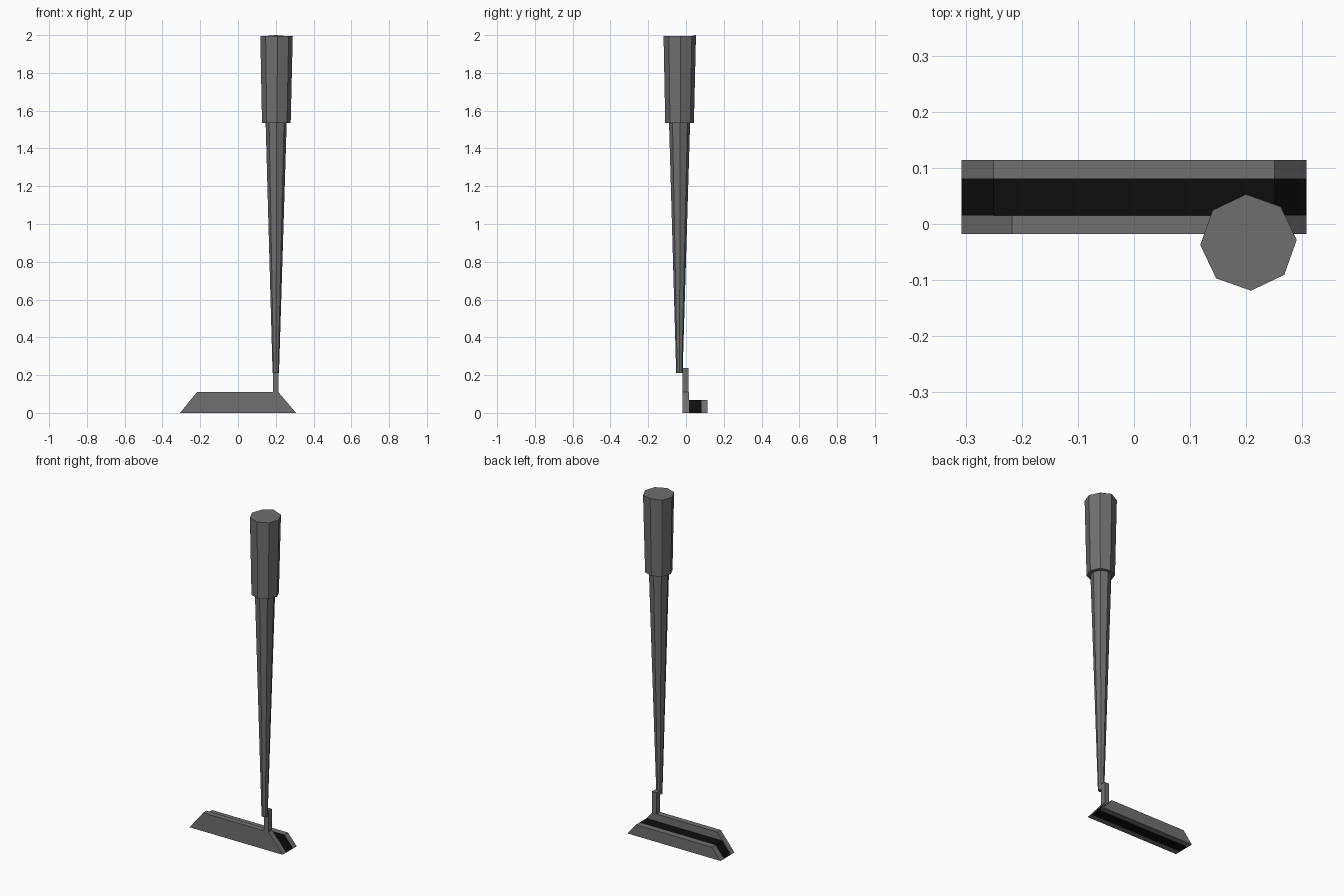
import bpy, bmesh
from math import cos, sin, radians

cube = bpy.data.objects.get("Cube")
if cube:
    bpy.data.objects.remove(cube, do_unlink=True)


def material(name, value):
    mat = bpy.data.materials.new(name)
    mat.use_nodes = True
    colour = (value, value, value, 1)
    mat.diffuse_color = colour
    mat.node_tree.nodes["Principled BSDF"].inputs["Base Color"].default_value = colour
    return mat


steel = material("steel grey", 0.16)
black = material("black", 0.004)


def loft(name, rings, mat):
    """Join two matching rings of points into a closed solid."""
    bm = bmesh.new()
    a, b = [[bm.verts.new(p) for p in ring] for ring in rings]
    n = len(a)
    bm.faces.new(a)
    bm.faces.new(b)
    for i in range(n):
        j = (i + 1) % n
        bm.faces.new((a[i], a[j], b[j], b[i]))
    bmesh.ops.recalc_face_normals(bm, faces=bm.faces)
    mesh = bpy.data.meshes.new(name)
    bm.to_mesh(mesh)
    bm.free()
    mesh.materials.append(mat)
    obj = bpy.data.objects.new(name, mesh)
    bpy.context.collection.objects.link(obj)
    return obj


def octagon(x, y, z, r):
    angles = [radians(93 + 45 * i) for i in range(8)]
    return [(x + r * cos(t), y + r * sin(t), z) for t in angles]


def slab(name, outline, y0, y1, mat):
    return loft(name, [[(x, y, z) for x, z in outline] for y in (y0, y1)], mat)


# Head: tall striking face, black middle band and low back bar
base = 0.307
low = [(-base, 0), (base, 0), (0.25, 0.067), (-0.25, 0.067)]
slab("striking_face", [(-base, 0), (base, 0), (0.214, 0.11), (-0.217, 0.11)],
     -0.018, 0.015, steel)
slab("middle_band", low, 0.015, 0.081, black)
slab("back_bar", low, 0.081, 0.114, steel)

# Neck joining the head to the shaft
slab("neck", [(0.184, 0.105), (0.214, 0.105), (0.214, 0.237), (0.184, 0.237)],
     -0.018, 0.013, steel)

# Tapered shaft and grip
loft("shaft", [octagon(0.2, -0.035, 0.21, 0.017),
               octagon(0.202, -0.034, 1.54, 0.056)], steel)
grip = loft("grip", [octagon(0.203, -0.034, 1.535, 0.076),
                     octagon(0.204, -0.033, 1.995, 0.086)], steel)

# Slightly raised back corner of the grip cap
max(grip.data.vertices, key=lambda v: v.co.z + v.co.y).co.z = 2.0
